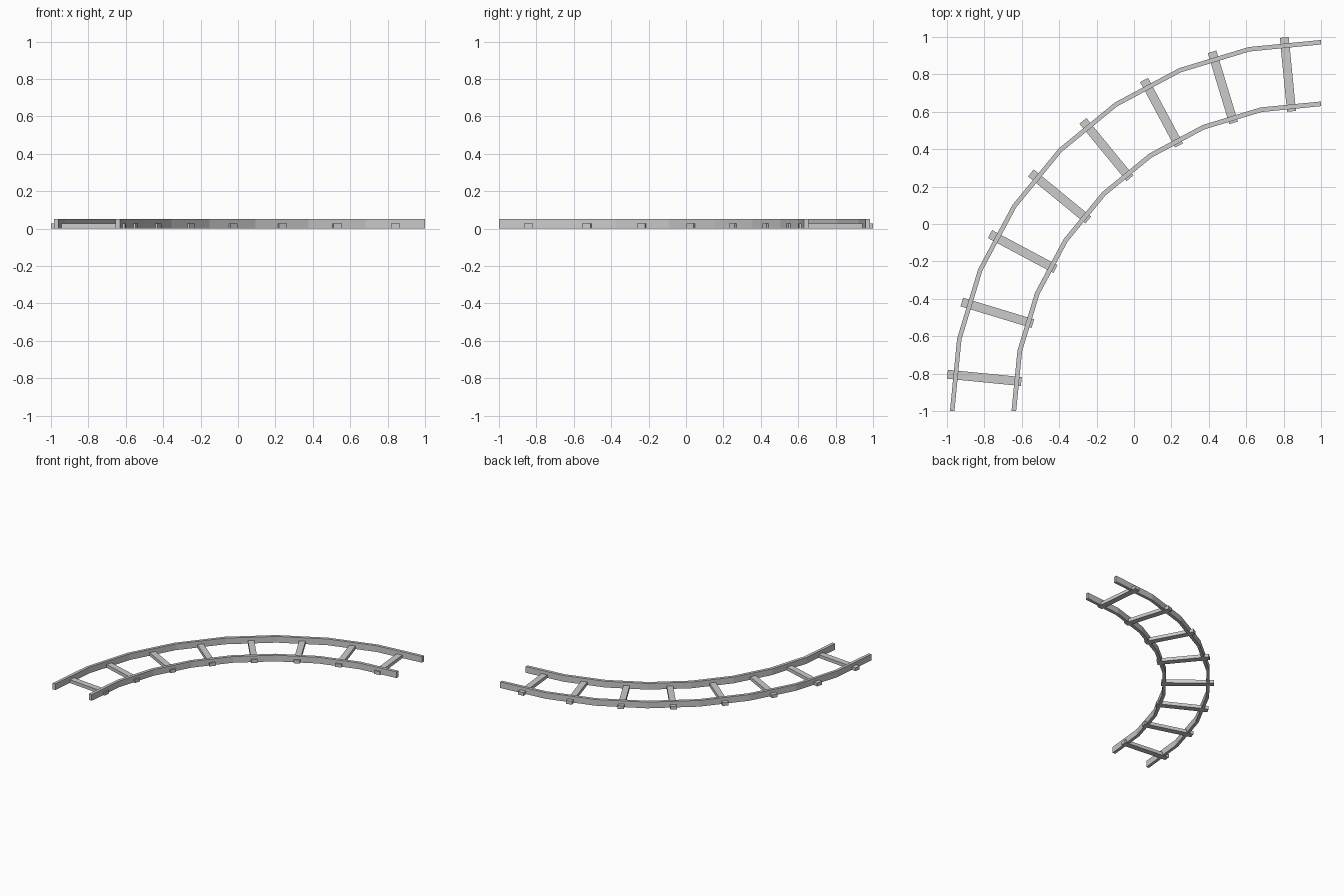
import bpy, bmesh
from math import sin, cos, pi

if "Cube" in bpy.data.objects:
    bpy.data.objects.remove(bpy.data.objects["Cube"])

SEGMENTS = 8
STEP = pi / 2 / SEGMENTS


def arc_point(radius, angle, z):
    # the curve turns about the corner (1, -1)
    return (1 - radius * cos(angle), -1 + radius * sin(angle), z)


def finish(name, bm):
    bmesh.ops.recalc_face_normals(bm, faces=bm.faces)
    mesh = bpy.data.meshes.new(name)
    bm.to_mesh(mesh)
    bm.free()
    obj = bpy.data.objects.new(name, mesh)
    bpy.context.collection.objects.link(obj)
    return obj


def rail(name, r_in, r_out, z0, z1):
    bm = bmesh.new()
    profile = [(r_in, z0), (r_out, z0), (r_out, z1), (r_in, z1)]
    rings = [[bm.verts.new(arc_point(r, i * STEP, z)) for r, z in profile]
             for i in range(SEGMENTS + 1)]
    for a, b in zip(rings, rings[1:]):
        for k in range(4):
            n = (k + 1) % 4
            bm.faces.new((a[k], a[n], b[n], b[k]))
    bm.faces.new(rings[0])
    bm.faces.new(rings[-1])
    return finish(name, bm)


def sleeper(name, angle, r_in, r_out, width, height):
    bm = bmesh.new()
    bmesh.ops.create_cube(bm, size=1)
    mid = (r_in + r_out) / 2
    for v in bm.verts:
        v.co.x *= r_out - r_in
        v.co.y *= width
        v.co.z = (v.co.z + 0.5) * height
    obj = finish(name, bm)
    obj.location = arc_point(mid, angle, 0)
    obj.rotation_euler.z = -angle
    return obj


# Two mitred rails
rail("inner_rail", 1.63, 1.655, 0.002, 0.053)
rail("outer_rail", 1.96, 1.984, 0.002, 0.053)

# One sleeper under the middle of each rail segment
for i in range(SEGMENTS):
    sleeper(f"sleeper_{i + 1}", (i + 0.5) * STEP, 1.61, 2.007, 0.048, 0.027)
